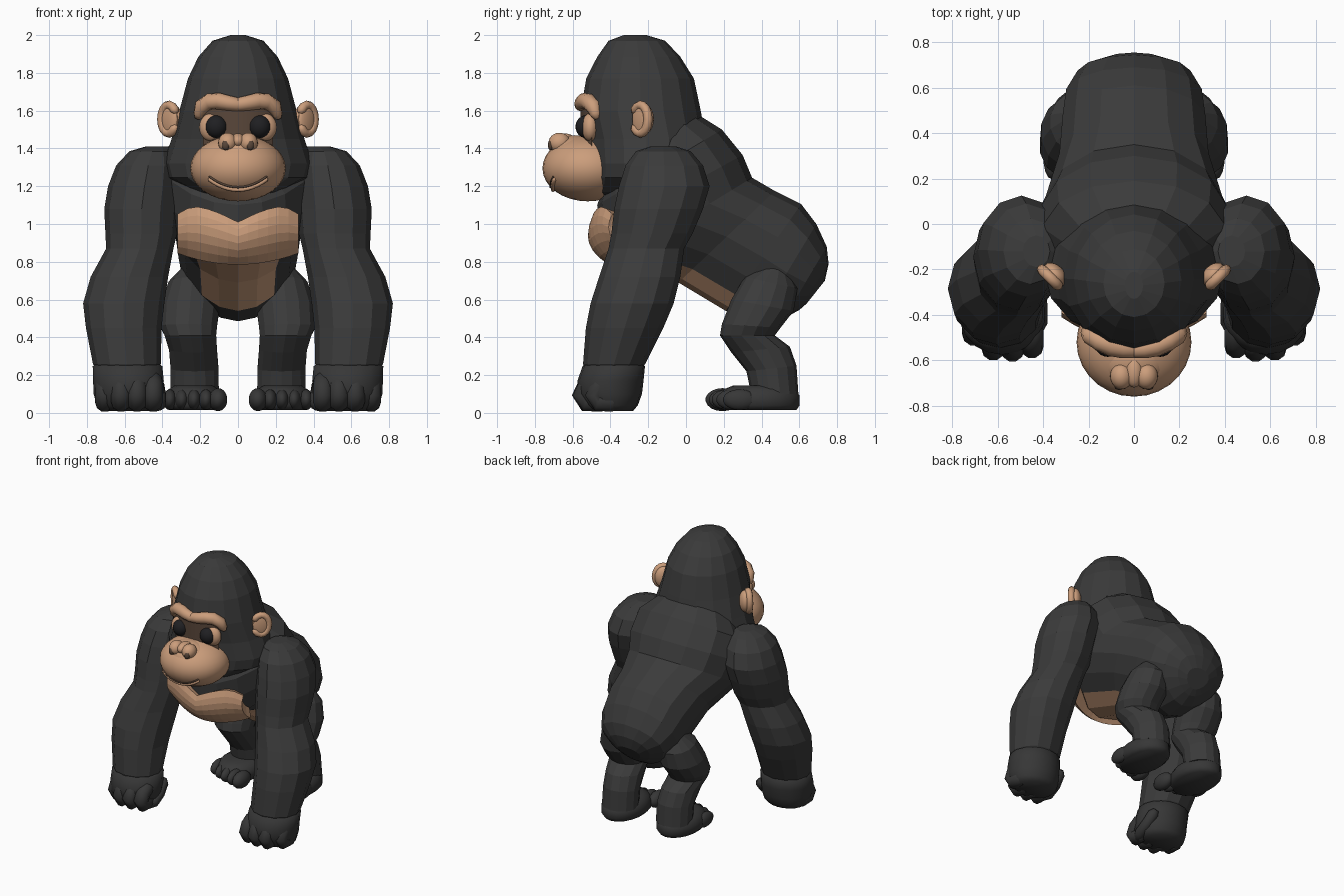
import bpy, bmesh, math
from mathutils import Vector, Matrix

cube = bpy.data.objects.get("Cube")
if cube:
    bpy.data.objects.remove(cube)


def material(name, r, g, b):
    m = bpy.data.materials.new(name)
    m.use_nodes = True
    m.diffuse_color = (r, g, b, 1)
    bsdf = m.node_tree.nodes["Principled BSDF"]
    bsdf.inputs["Base Color"].default_value = (r, g, b, 1)
    bsdf.inputs["Roughness"].default_value = 0.8
    return m


FUR = material("charcoal fur", .043, .043, .043)
HIDE = material("dark hide", .038, .038, .038)
SKIN = material("tan skin", .60, .34, .20)
SOCKET = material("brown socket", .10, .062, .042)
BLACK = material("eye black", .014, .014, .016)


def loft(bm, rings, n=14, egg=0.0):
    """Skin rings of (centre, u, v); returns the side faces by ring and segment."""
    loops = []
    for c, u, v in rings:
        loop = []
        for k in range(n):
            t = math.tau * k / n
            p = Vector(c) + Vector(u) * math.cos(t) + Vector(v) * math.sin(t) * (1 - egg * math.cos(t))
            loop.append(bm.verts.new(p))
        loops.append(loop)
    sides = []
    for a, b in zip(loops, loops[1:]):
        sides.append([bm.faces.new((a[k], a[(k + 1) % n], b[(k + 1) % n], b[k])) for k in range(n)])
    bm.faces.new(loops[0])
    bm.faces.new(loops[-1])
    return sides


def flat_rings(rows):
    """Horizontal ellipses from (x, y, z, rx, ry)."""
    return [((x, y, z), (0, -ry, 0), (rx, 0, 0)) for x, y, z, rx, ry in rows]


def profile_rings(rows):
    """Rings spanning two side-profile points: (y1, z1, y2, z2, x, half width)."""
    out = []
    for y1, z1, y2, z2, x, w in rows:
        a, b = Vector((x, y1, z1)), Vector((x, y2, z2))
        out.append(((a + b) / 2, (a - b) / 2, (w, 0, 0)))
    return out


def tube(bm, path, radii, ref, n=10):
    """Round-ended tube along a path."""
    pts = [Vector(p) for p in path]
    rings = []
    for i, p in enumerate(pts):
        t = (pts[min(i + 1, len(pts) - 1)] - pts[max(i - 1, 0)]).normalized()
        v = t.cross(Vector(ref)).normalized()
        u = v.cross(t)
        r = radii[i] if isinstance(radii, (list, tuple)) else radii
        if i == 0:
            rings.append((p - t * r * .8, u * r * .5, v * r * .5))
        rings.append((p, u * r, v * r))
        if i == len(pts) - 1:
            rings.append((p + t * r * .8, u * r * .5, v * r * .5))
    loft(bm, rings, n)


def ball(bm, centre, radii, turn=0, n=20):
    m = Matrix.Translation(centre) @ Matrix.Rotation(turn, 4, 'Z') @ Matrix.Diagonal((*radii, 1))
    bmesh.ops.create_uvsphere(bm, u_segments=n, v_segments=n // 2 + 2, radius=1, matrix=m)


def patch(bm, point, nu, nv):
    """Grid sheet from point(u, v), u in -1..1 and v in 0..1."""
    g = [[bm.verts.new(point(2 * i / nu - 1, j / nv)) for i in range(nu + 1)] for j in range(nv + 1)]
    for j in range(nv):
        for i in range(nu):
            bm.faces.new((g[j][i], g[j][i + 1], g[j + 1][i + 1], g[j + 1][i]))


def finish(bm, name, mats, mirror=False, smooth=False):
    bmesh.ops.recalc_face_normals(bm, faces=bm.faces[:])
    for f in bm.faces:
        f.smooth = smooth
    me = bpy.data.meshes.new(name)
    bm.to_mesh(me)
    bm.free()
    for m in mats:
        me.materials.append(m)
    ob = bpy.data.objects.new(name, me)
    bpy.context.collection.objects.link(ob)
    if mirror:
        ob.modifiers.new("mirror", 'MIRROR').use_mirror_merge = False
    return ob


# Torso, with a bare belly strip along the underside
bm = bmesh.new()
sides = loft(bm, profile_rings([
    (-.42, 1.24, .03, 1.6, 0, .27), (-.47, 1.1, .19, 1.5, 0, .41),
    (-.46, .95, .3, 1.365, 0, .42), (-.38, .8, .35, 1.245, 0, .39),
    (-.04, .69, .47, 1.175, 0, .33), (.21, .54, .61, 1.105, 0, .315),
    (.38, .485, .69, 1.0, 0, .3), (.52, .5, .745, .88, 0, .25),
    (.6, .545, .755, .79, 0, .165), (.64, .58, .735, .7, 0, .09)]), 16, .2)
for row in sides[3:5]:
    for k in (0, 1, 14, 15):
        row[k].material_index = 1
finish(bm, "torso", [FUR, SKIN])


# Chest plate with a notched top edge
def chest_point(u, v):
    a = abs(u)
    top = 1.01 + .085 * math.sin(min(a * 1.9, 1.9)) - .15 * max(0, a - .75)
    low = .785 + .06 * u * u
    y = -.53 + .11 * u * u + .12 * (1 - v) ** 3 + .03 * v ** 4
    return (.32 * u, y, low + (top - low) * v)


bm = bmesh.new()
patch(bm, chest_point, 12, 6)
ob = finish(bm, "chest_plate", [SKIN])
mod = ob.modifiers.new("thickness", 'SOLIDIFY')
mod.thickness, mod.offset = .08, -1

# Head
bm = bmesh.new()
loft(bm, flat_rings([
    (0, -.27, 2.0, .04, .06), (0, -.26, 1.97, .135, .15), (0, -.25, 1.885, .21, .22),
    (0, -.243, 1.77, .265, .285), (0, -.24, 1.6, .31, .318), (0, -.21, 1.45, .352, .315),
    (0, -.21, 1.32, .395, .305), (0, -.23, 1.245, .375, .28), (0, -.28, 1.17, .23, .225),
    (0, -.3, 1.13, .12, .15)]), 16)
finish(bm, "head", [FUR])


def face_y(x):
    return -.235 - .317 * math.sqrt(1 - (x / .315) ** 2)


# Eye sockets, eyelid rims, brow and eyes
bm = bmesh.new()
patch(bm, lambda u, v: (.185 * u, face_y(.185 * u) - .006, 1.4 + .22 * v), 14, 3)
finish(bm, "eye_sockets", [SOCKET], smooth=True)

bm = bmesh.new()
ball(bm, (.138, -.507, 1.512), (.068, .045, .075))
finish(bm, "eyelid_rims", [SKIN], True, True)

bm = bmesh.new()
brow = [(0, 1.632), (.05, 1.64), (.1, 1.65), (.15, 1.648), (.192, 1.62), (.207, 1.58)]
tube(bm, [(x, face_y(x) - .003, z) for x, z in brow], (.036, .04, .044, .044, .042, .03),
     (0, 1, 0), 12)
finish(bm, "brow", [SKIN], True, True)

bm = bmesh.new()
ball(bm, (.115, -.53, 1.515), (.058, .055, .06))
finish(bm, "eyes", [BLACK], True, True)

# Muzzle, nose, nostrils and smile
bm = bmesh.new()
ball(bm, (0, -.52, 1.295), (.253, .24, .175), n=28)
ball(bm, (0, -.59, 1.335), (.17, .145, .135), n=24)
ball(bm, (0, -.65, 1.44), (.04, .07, .04))
finish(bm, "muzzle", [SKIN], False, True)

bm = bmesh.new()
ball(bm, (.055, -.67, 1.43), (.05, .058, .053))
finish(bm, "nose", [SKIN], True, True)

bm = bmesh.new()
ball(bm, (.065, -.716, 1.418), (.021, .015, .028), n=12)
finish(bm, "nostrils", [SOCKET], True, True)


def smile(drop, out):
    pts = []
    for i in range(-6, 7):
        x = .15 * i / 6
        z = 1.195 + .055 * (i / 6) ** 2 - drop
        d = 1 - (x / .253) ** 2 - ((z - 1.295) / .175) ** 2
        pts.append((x, -.52 - .24 * math.sqrt(d) - out, z))
    return pts


for name, drop, out, r, mat in (("mouth_line", 0, 0, .006, SOCKET), ("lower_lip", .014, .002, .011, SKIN)):
    bm = bmesh.new()
    tube(bm, smile(drop, out), r, (0, 1, 0), 8)
    finish(bm, name, [mat], False, True)

# Ears: a dish with a rolled rim and a rounded back
bm = bmesh.new()
ear = Vector((.365, -.24, 1.555))
ball(bm, ear, (.02, .06, .085), -math.pi / 4)
ball(bm, ear + Vector((-.018, .018, 0)), (.04, .062, .08), -math.pi / 4)
across = Vector((.7, .7, 0))
rim = []
for i in range(13):
    t = math.radians(-140 + 280 * i / 12)
    rim.append(ear + across * .056 * math.cos(t) + Vector((0, 0, .075)) * math.sin(t))
tube(bm, rim, .024, (.7, -.7, 0), 8)
finish(bm, "ears", [SKIN], True, True)

# Arms
bm = bmesh.new()
loft(bm, flat_rings([
    (.43, -.12, 1.41, .06, .07), (.455, -.12, 1.385, .12, .145), (.475, -.115, 1.31, .17, .205),
    (.495, -.115, 1.2, .193, .24), (.51, -.145, 1.08, .198, .235), (.512, -.18, .95, .19, .215),
    (.52, -.21, .87, .178, .2), (.575, -.245, .72, .205, .215), (.605, -.285, .58, .215, .22),
    (.605, -.325, .45, .2, .205), (.588, -.38, .26, .18, .165), (.585, -.39, .22, .16, .14)]), 12)
finish(bm, "arms", [FUR], True)

# Hands: palm, four curled fingers and a thumb
bm = bmesh.new()
loft(bm, flat_rings([
    (.585, -.38, .262, .16, .14), (.585, -.382, .248, .187, .165), (.58, -.4, .17, .19, .175),
    (.58, -.405, .1, .187, .172), (.58, -.395, .04, .17, .14), (.58, -.39, .01, .14, .11)]), 18)
curl = [(-.48, .17), (-.53, .14), (-.555, .09), (-.535, .058), (-.46, .056)]
for i, back in enumerate((.015, 0, .005, .07)):
    x = .45 + .085 * i
    tube(bm, [(x, y + back, z) for y, z in curl], .052, (1, 0, 0))
tube(bm, [(.43, -.3, .15), (.42, -.36, .09), (.42, -.43, .05), (.45, -.48, .045)], .04, (1, 0, 0))
finish(bm, "hands", [HIDE], True, True)

# Legs
bm = bmesh.new()
loft(bm, profile_rings([
    (.42, .785, .54, .75, .225, .07), (.31, .72, .59, .66, .24, .13), (.24, .6, .57, .54, .252, .16),
    (.19, .47, .5, .45, .262, .155), (.18, .41, .47, .41, .252, .14), (.24, .32, .55, .35, .238, .13),
    (.32, .22, .585, .25, .23, .13), (.345, .1, .595, .1, .23, .132)]), 14)
finish(bm, "legs", [FUR], True)

# Feet with five toes
bm = bmesh.new()
loft(bm, flat_rings([
    (.235, .39, .015, .13, .195), (.235, .39, .04, .155, .212), (.235, .39, .09, .155, .212),
    (.235, .39, .125, .135, .19), (.235, .4, .145, .1, .15)]), 18)
for i in range(5):
    big = .012 if i == 0 else 0
    ball(bm, (.105 + .064 * i, .205 + .005 * i * i - big, .07), (.038 + big, .09, .055 + big / 2), n=14)
finish(bm, "feet", [HIDE], True, True)
